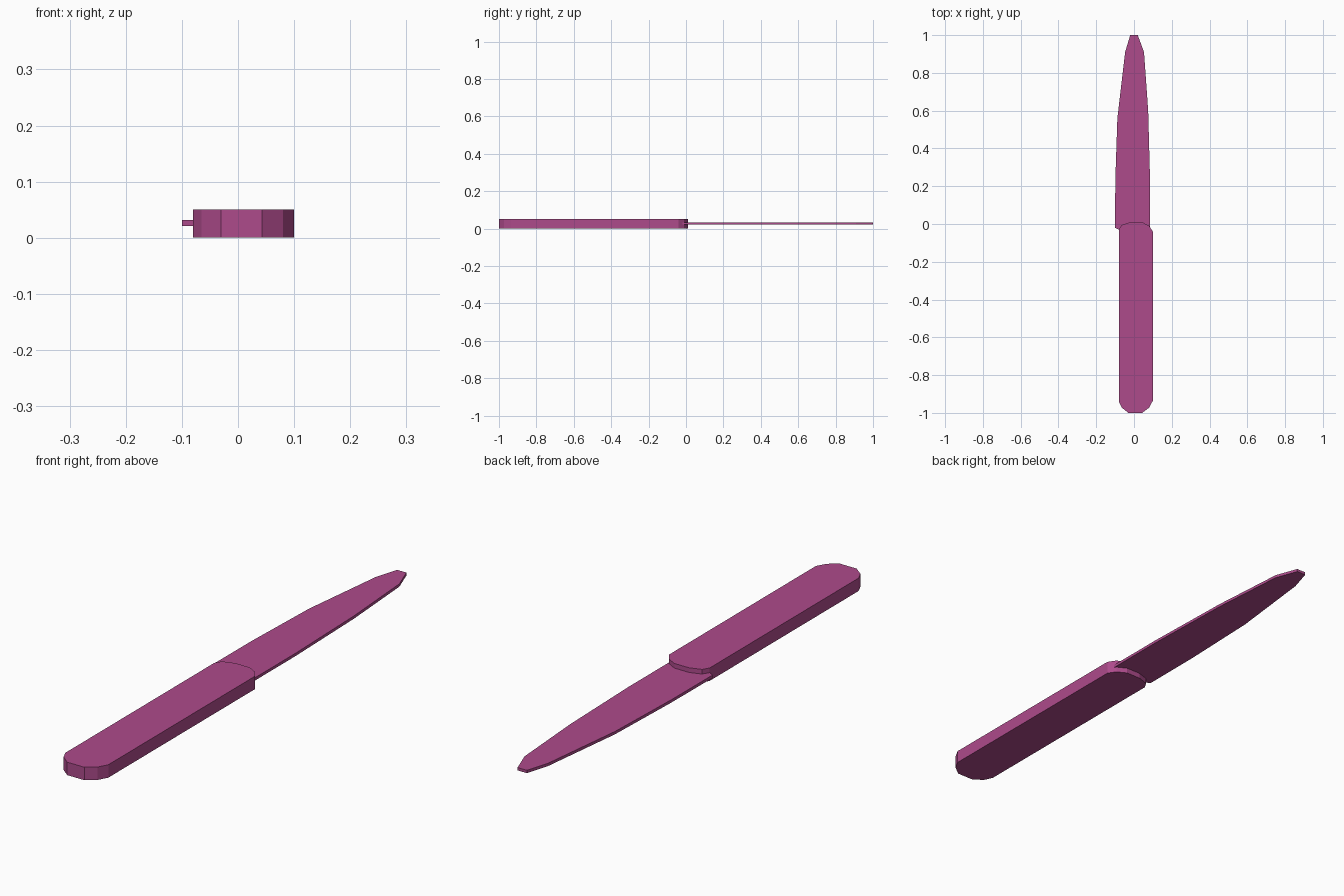
import bpy
import bmesh

if "Cube" in bpy.data.objects:
    bpy.data.objects.remove(bpy.data.objects["Cube"])

mat = bpy.data.materials.new("magenta")
mat.diffuse_color = (0.42, 0.07, 0.26, 1)
mat.use_nodes = True
mat.node_tree.nodes["Principled BSDF"].inputs["Base Color"].default_value = mat.diffuse_color


def slab(name, outline, z0, z1):
    """Extrude a flat xy outline from z0 up to z1."""
    bm = bmesh.new()
    face = bm.faces.new([bm.verts.new((x, y, z0)) for x, y in outline])
    res = bmesh.ops.extrude_face_region(bm, geom=[face])
    top = [v for v in res["geom"] if isinstance(v, bmesh.types.BMVert)]
    bmesh.ops.translate(bm, verts=top, vec=(0, 0, z1 - z0))
    bmesh.ops.recalc_face_normals(bm, faces=bm.faces)
    mesh = bpy.data.meshes.new(name)
    bm.to_mesh(mesh)
    bm.free()
    mesh.materials.append(mat)
    obj = bpy.data.objects.new(name, mesh)
    bpy.context.collection.objects.link(obj)
    return obj


# Handle: long bar with faceted round ends
slab("handle", [
    (-0.08, -0.94), (-0.065, -0.972), (-0.03, -1.0), (0.043, -1.0),
    (0.08, -0.972), (0.1, -0.935),
    (0.1, -0.04), (0.08, -0.01), (0.043, 0.01), (-0.02, 0.01),
    (-0.065, -0.005), (-0.08, -0.03)], 0.0, 0.05)

# Blade: thin tapered plate, heel tucked into the handle
slab("blade", [
    (-0.1, -0.02), (-0.08, -0.03), (0.085, -0.03), (0.085, 0.23),
    (0.075, 0.6), (0.053, 0.91), (0.02, 1.0), (-0.02, 1.0),
    (-0.047, 0.91), (-0.088, 0.56), (-0.099, 0.23)], 0.021, 0.032)
